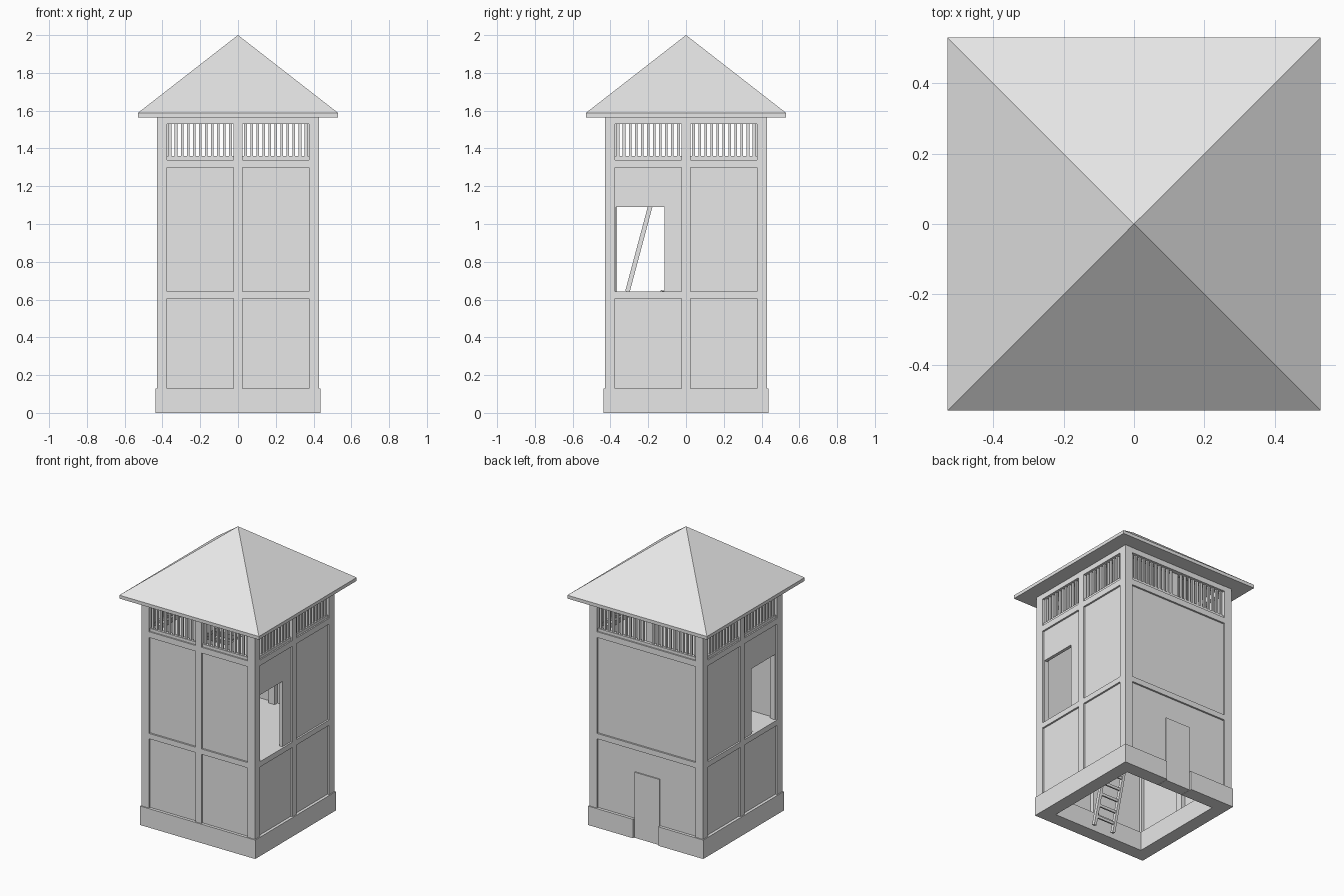
import bpy, bmesh
from math import pi, atan
from mathutils import Matrix, Vector

cube = bpy.data.objects.get("Cube")
if cube:
    bpy.data.objects.remove(cube, do_unlink=True)

grey = bpy.data.materials.new("plain_grey")
grey.use_nodes = True
grey.diffuse_color = (0.8, 0.8, 0.8, 1)
grey.node_tree.nodes["Principled BSDF"].inputs["Base Color"].default_value = (0.8, 0.8, 0.8, 1)

FRONT, RIGHT, BACK, LEFT = range(4)
OUT, POST, MID = 0.43, 0.375, 0.023      # outer face, corner post edge, half middle post
PANEL_OUT, PANEL_IN = 0.417, 0.395       # recessed wall panels
BASE, BASE_TOP = 0.437, 0.13
BAND_LOW, FLOOR = 0.605, 0.642
BEAM_LOW, SILL, BARS_LOW, BARS_TOP, EAVE = 1.3, 1.34, 1.36, 1.53, 1.565


def side(k):
    """Turn front-side coordinates to another side of the tower."""
    return Matrix.Rotation(k * pi / 2, 4, 'Z')


def add_box(bm, x, y, z, matrix=Matrix()):
    """Box spanning the given (low, high) ranges."""
    lo, hi = zip(x, y, z)
    centre = (Vector(lo) + Vector(hi)) / 2
    size = Vector(hi) - Vector(lo)
    bmesh.ops.create_cube(bm, size=1, matrix=matrix @ Matrix.Translation(centre) @ Matrix.Diagonal((*size, 1)))


def finish(name, bm):
    mesh = bpy.data.meshes.new(name)
    bm.to_mesh(mesh)
    bm.free()
    mesh.materials.append(grey)
    obj = bpy.data.objects.new(name, mesh)
    bpy.context.collection.objects.link(obj)
    return obj


def part(name, boxes, k=FRONT):
    bm = bmesh.new()
    for x, y, z in boxes:
        add_box(bm, x, y, z, side(k))
    return finish(name, bm)


def depth(outer, inner):
    return (-outer, -inner)


# Corner posts
for k, name in enumerate(("front_right", "front_left", "back_left", "back_right")):
    part(name + "_corner_post", [((-OUT, -POST), depth(OUT, POST), (0, EAVE))], k)

full = (-POST, POST)
halves = [(-POST, -MID), (MID, POST)]
for k, name in enumerate(("front", "left", "back", "right")):
    # Middle post: set inside on the back, flush elsewhere
    outer = 0.4 if k == BACK else OUT
    part(name + "_middle_post", [((-MID, MID), depth(outer, POST - 0.01), (0, EAVE))], k)

    # Horizontal beams
    beams = [(BAND_LOW, FLOOR), (BEAM_LOW, SILL), (BARS_TOP, EAVE)]
    part(name + "_beams", [(full, depth(OUT - 0.001, POST), z) for z in beams], k)

    # Wall panels, with a window on both flanks toward the front
    walls = [(full, (BASE_TOP - 0.05, BAND_LOW))]
    upper = (FLOOR, BEAM_LOW)
    if k in (RIGHT, LEFT):
        s = 1 if k == RIGHT else -1
        span = lambda a, b: tuple(sorted((s * a, s * b)))
        walls += [(span(-0.115, POST), upper), (span(-POST, -0.115), (1.09, BEAM_LOW)),
                  (span(-POST, -0.37), (FLOOR, 1.09))]
    else:
        walls.append((full, upper))
    part(name + "_wall", [(x, depth(PANEL_OUT, PANEL_IN), z) for x, z in walls], k)

    # Grille: sill rail and upright bars
    bays = [full] if k == BACK else halves
    grille = [(b, depth(0.42, 0.395), (SILL, BARS_LOW)) for b in bays]
    pitch = 0.032
    for i in range(11):
        for s in (-1, 1):
            c = s * (0.04 + pitch * i)
            c = max(-POST + 0.007, min(POST - 0.007, c))
            grille.append(((c - 0.007, c + 0.007), depth(0.414, 0.4), (BARS_LOW, BARS_TOP)))
    part(name + "_grille", grille, k)

    # Plinth, left open at the doorway
    ends = [(-BASE, -0.097), (0.097, BASE)] if k == BACK else [(-BASE, BASE)]
    part(name + "_plinth", [(x, depth(BASE, 0.345), (0, BASE_TOP)) for x in ends], k)

# Back door
part("back_door", [((-0.095, 0.095), depth(0.425, 0.345), (0, BASE_TOP)),
                   ((-0.095, 0.095), depth(0.425, 0.4), (BASE_TOP, 0.45))], BACK)


# Floors with a hatch for each ladder
def floor(name, top, y0, y1):
    w, h, z = 0.4, 0.1, (top - 0.025, top)
    part(name, [((-w, -h), (-w, w), z), ((h, w), (-w, w), z),
                ((-h, h), (-w, y0), z), ((-h, h), (y1, w), z)])


floor("middle_floor", FLOOR, -0.24, -0.08)
floor("upper_floor", 1.31, -0.26, -0.08)


# Leaning ladders
def ladder(name, foot_y, foot_z, length):
    bm = bmesh.new()
    lean = Matrix.Translation((0, foot_y, foot_z)) @ Matrix.Rotation(-atan(0.267), 4, 'X')
    for s in (-1, 1):
        add_box(bm, (s * 0.075 - 0.009, s * 0.075 + 0.009), (-0.012, 0.012), (0, length), lean)
    z = 0.06
    while z < length:
        add_box(bm, (-0.07, 0.07), (-0.008, 0.008), (z - 0.008, z + 0.008), lean)
        z += 0.075
    finish(name, bm)


ladder("lower_ladder", -0.295, 0.003, 0.665)
ladder("upper_ladder", -0.31, FLOOR, 0.69)

# Pyramid roof on a thin eave slab
R, LIP = 0.53, 1.588
bm = bmesh.new()
rings = [[bm.verts.new((x * R, y * R, z)) for x, y in ((-1, -1), (1, -1), (1, 1), (-1, 1))]
         for z in (EAVE, LIP)]
apex = bm.verts.new((0, 0, 2))
bm.faces.new(rings[0][::-1])
for i in range(4):
    j = (i + 1) % 4
    bm.faces.new((rings[0][i], rings[0][j], rings[1][j], rings[1][i]))
    bm.faces.new((rings[1][i], rings[1][j], apex))
finish("roof", bm)
